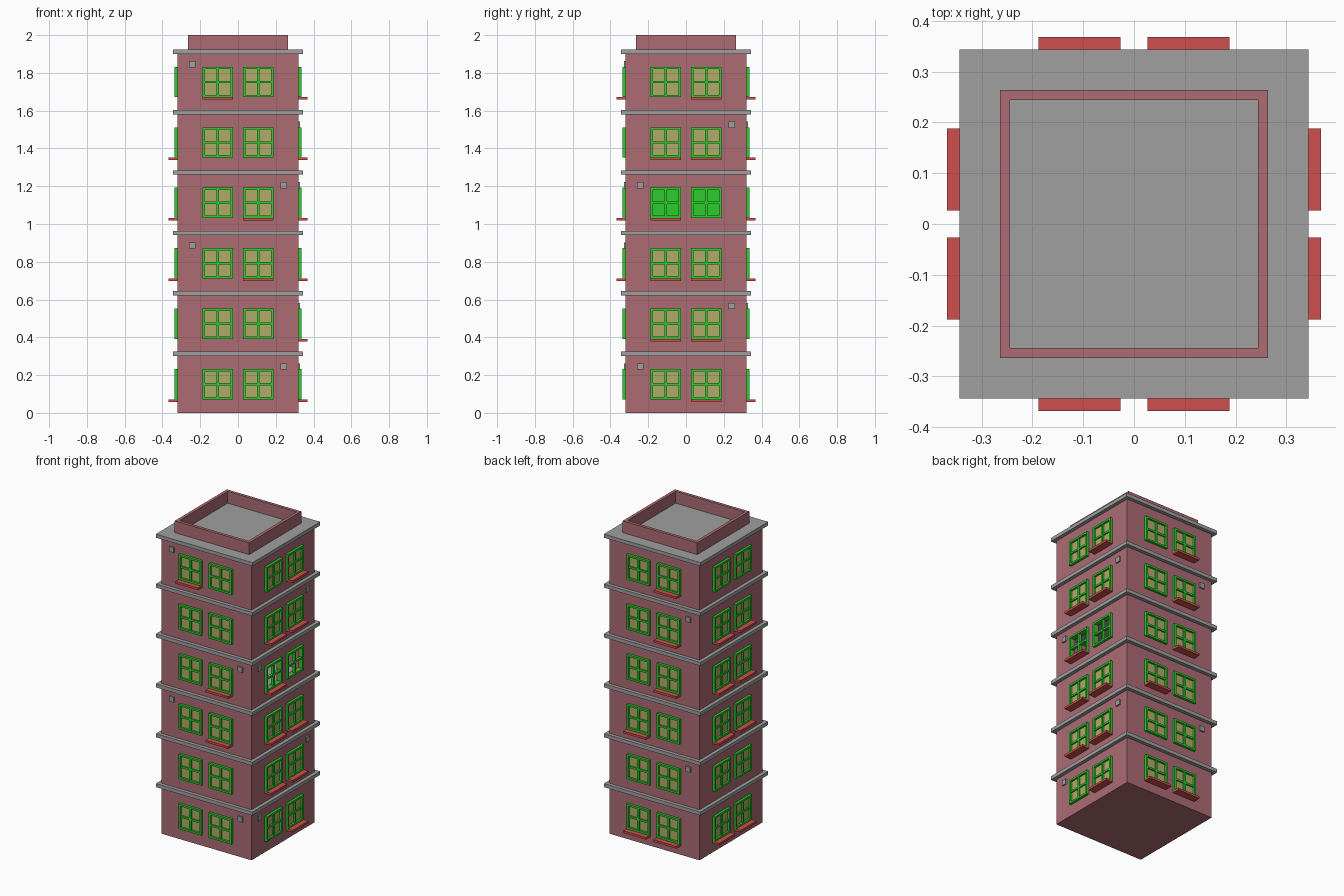
import bpy, bmesh
from mathutils import Matrix, Vector
from math import pi

if "Cube" in bpy.data.objects:
    bpy.data.objects.remove(bpy.data.objects["Cube"])


def material(name, r, g, b):
    m = bpy.data.materials.new(name)
    lin = [((c / 255 + 0.055) / 1.055) ** 2.4 for c in (r, g, b)]
    m.diffuse_color = (*lin, 1)
    m.use_nodes = True
    m.node_tree.nodes["Principled BSDF"].inputs["Base Color"].default_value = m.diffuse_color
    return m


BRICK = material("brick pink", 172, 108, 116)
STONE = material("grey stone", 160, 160, 160)
GREEN = material("frame green", 45, 205, 45)
GLASS = material("khaki glass", 180, 170, 106)
RED = material("sill red", 205, 80, 78)

parts = {}   # part name -> (bmesh, material)


def box(part, mat, x0, x1, y0, y1, z0, z1, side=0):
    """Axis-aligned box added to a part, turned to one of the four sides."""
    bm = parts.setdefault(part, (bmesh.new(), mat))[0]
    centre = Vector(((x0 + x1) / 2, (y0 + y1) / 2, (z0 + z1) / 2))
    size = Vector((x1 - x0, y1 - y0, z1 - z0))
    mtx = (Matrix.Rotation(side * pi / 2, 4, 'Z') @ Matrix.Translation(centre)
           @ Matrix.Diagonal((*size, 1)))
    bmesh.ops.create_cube(bm, size=1, matrix=mtx)


def on_wall(part, mat, side, u0, u1, z0, z1, d0, d1):
    """Box on a wall: u runs to the right seen from outside, d is distance from the axis."""
    box(part, mat, u0, u1, -d1, -d0, z0, z1, side)


H, W, IN = 0.32, 0.32, 0.30          # storey height, outer wall, inner wall
U0, U1, Z0, Z1 = 0.027, 0.188, 0.072, 0.232   # window outline
OPEN_FLOOR, OPEN_SIDE = 3, 1         # storey whose right windows have no glass

# sills and vents per side (front, right, back, left), floors from the bottom
SILLS = [["", "", "R", "R", "", "L"],
         ["R", "LR", "LR", "L", "LR", "R"],
         ["LR", "", "L", "R", "R", "R"],
         ["LR", "", "LR", "LR", "LR", ""]]
VENTS = [{5: -1, 3: 1, 2: -1, 0: 1}, {4: 1, 3: -1, 1: 1, 0: -1}, {4: 1, 1: 1}, {}]

# storeys and ledges
for f in range(6):
    z = f * H
    if f != OPEN_FLOOR:
        box("storeys", BRICK, -W, W, -W, W, z, z + H - 0.015)
    else:
        # hollow storey with two open windows on one side
        for s in range(4):
            if s != OPEN_SIDE:
                on_wall("hollow_walls", BRICK, s, -W, W, z, z + H - 0.015, IN, W)
        a, b, lo, hi = U0 + 0.01, U1 - 0.01, z + Z0 + 0.01, z + Z1 - 0.01
        for u, v in ((-W, -b), (-a, a), (b, W)):
            on_wall("hollow_walls", BRICK, OPEN_SIDE, u, v, lo, hi, IN, W)
        for p, q in ((z, lo), (hi, z + H - 0.015)):
            on_wall("hollow_walls", BRICK, OPEN_SIDE, -W, W, p, q, IN, W)
        # backs of the other windows, seen through the openings
        for s in range(4):
            if s != OPEN_SIDE:
                for u, v in ((-U1, -U0), (U0, U1)):
                    on_wall("window_backs", GREEN, s, u, v, z + Z0, z + Z1, IN - 0.005, IN + 0.005)
    box("ledges", STONE, -0.343, 0.343, -0.343, 0.343, z + H - 0.019, z + H + 0.004)

# windows, sills and vents
for s in range(4):
    for f in range(6):
        z = f * H
        for key, u, v in (("L", -U1, -U0), ("R", U0, U1)):
            lo, hi = z + Z0, z + Z1
            mu, mz = (u + v) / 2, (lo + hi) / 2
            t, m = 0.012, 0.006
            for p, q in ((u, u + t), (v - t, v)):
                on_wall("window_frames", GREEN, s, p, q, lo, hi, 0.315, 0.336)
            for p, q in ((lo, lo + t), (hi - t, hi)):
                on_wall("window_frames", GREEN, s, u + t, v - t, p, q, 0.315, 0.336)
            on_wall("window_bars", GREEN, s, mu - m, mu + m, lo + t, hi - t, 0.315, 0.333)
            on_wall("window_bars", GREEN, s, u + t, v - t, mz - m, mz + m, 0.315, 0.332)
            if (f, s) != (OPEN_FLOOR, OPEN_SIDE):
                on_wall("window_glass", GLASS, s, u + 0.005, v - 0.005,
                        lo + 0.005, hi - 0.005, 0.316, 0.323)
            if key in SILLS[s][f]:
                on_wall("window_sills", RED, s, u, v, z + 0.058, z + 0.072, 0.315, 0.368)
        if f in VENTS[s]:
            c = 0.243 * VENTS[s][f]
            on_wall("wall_vents", STONE, s, c - 0.017, c + 0.017, z + 0.229, z + 0.262, 0.315, 0.329)

# roof parapet
for s in range(4):
    on_wall("parapet", BRICK, s, -0.264, 0.244, 1.92, 2.0, 0.244, 0.264)

for name, (bm, mat) in parts.items():
    mesh = bpy.data.meshes.new(name)
    bm.to_mesh(mesh)
    bm.free()
    mesh.materials.append(mat)
    bpy.context.collection.objects.link(bpy.data.objects.new(name, mesh))
